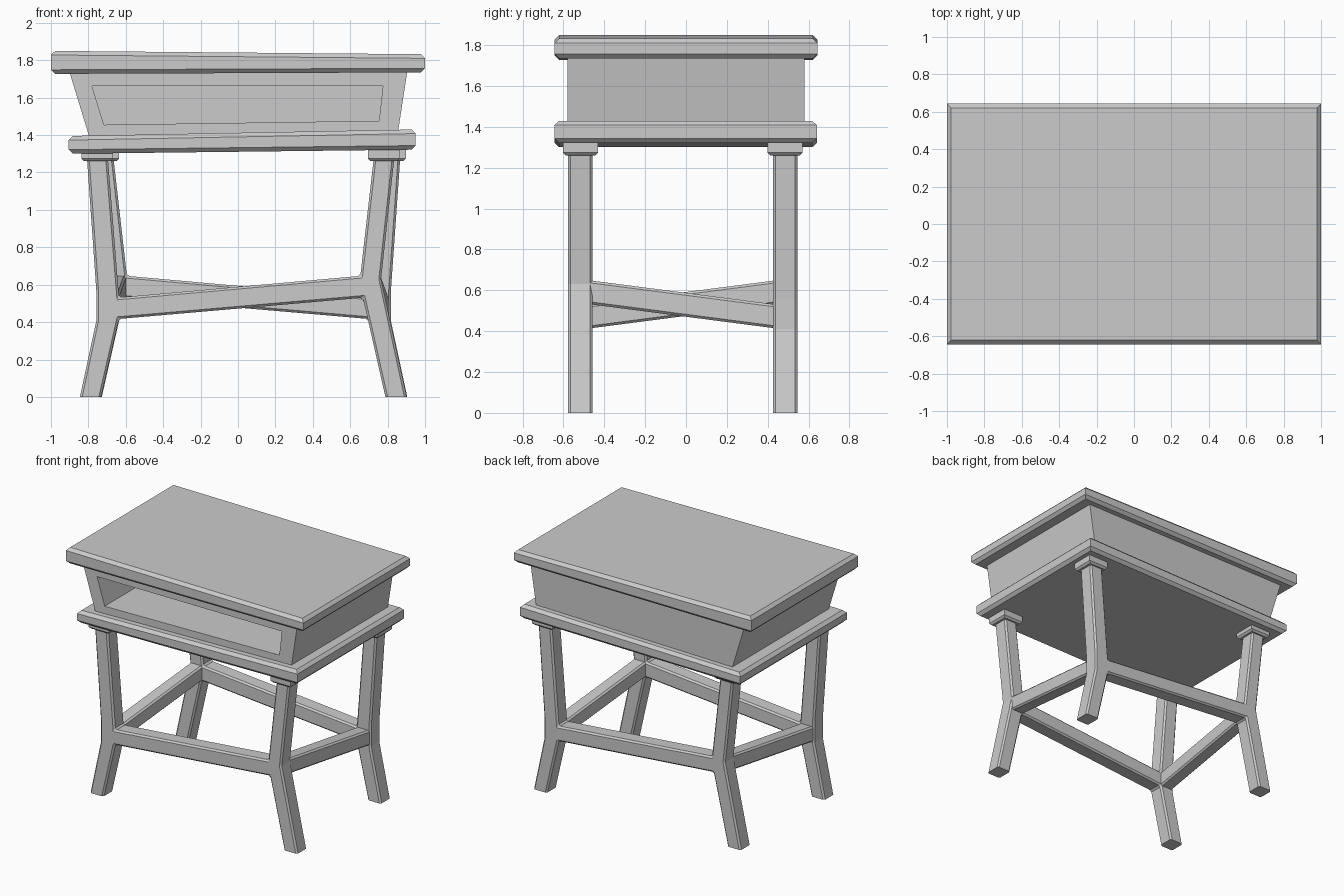
import bpy, bmesh
from mathutils import Matrix, Vector

if "Cube" in bpy.data.objects:
    bpy.data.objects.remove(bpy.data.objects["Cube"])

# The under-frame has half-turn symmetry about this point
CX, CY = 0.03, -0.016
HALF_TURN = (Matrix.Translation((CX, CY, 0)) @ Matrix.Rotation(3.14159265, 4, 'Z')
             @ Matrix.Translation((-CX, -CY, 0)))


def finish(bm, name, chamfer=0, keep=None, turned=False):
    """Chamfer the chosen edges and turn the bmesh into an object."""
    bmesh.ops.recalc_face_normals(bm, faces=bm.faces[:])
    if chamfer:
        edges = [e for e in bm.edges if keep is None or keep(e)]
        bmesh.ops.bevel(bm, geom=edges, offset=chamfer, segments=1,
                        affect='EDGES', clamp_overlap=True)
    if turned:
        bm.transform(HALF_TURN)
    mesh = bpy.data.meshes.new(name)
    bm.to_mesh(mesh)
    bm.free()
    obj = bpy.data.objects.new(name, mesh)
    bpy.context.collection.objects.link(obj)
    return obj


def loft(ring_a, ring_b):
    """Closed solid between two matching rings."""
    bm = bmesh.new()
    a = [bm.verts.new(p) for p in ring_a]
    b = [bm.verts.new(p) for p in ring_b]
    n = len(a)
    bm.faces.new(a)
    bm.faces.new(b[::-1])
    for i in range(n):
        j = (i + 1) % n
        bm.faces.new((a[i], b[i], b[j], a[j]))
    return bm


def prism(profile, y0, y1):
    """x-z profile extruded along y."""
    return loft([(x, y0, z) for x, z in profile], [(x, y1, z) for x, z in profile])


def not_upright(e):
    d = e.verts[0].co - e.verts[1].co
    return abs(d.z) < 0.7 * d.length


def frame_edge(e):
    zs = [v.co.z for v in e.verts]
    return max(zs) > 0.01 and min(zs) < 1.26 and e.calc_face_angle(0) > 0.5


# Slightly crooked boards
finish(prism([(-1, 1.727), (1, 1.735), (1, 1.832), (-1, 1.85)], -0.643, 0.643),
       "top_board", 0.022, not_upright)
finish(prism([(-0.905, 1.30), (0.95, 1.322), (0.95, 1.43), (-0.905, 1.395)], -0.643, 0.64),
       "lower_board", 0.022, not_upright)

# Tapered box with an open compartment at the front
outer = [(-0.795, 1.39), (0.856, 1.42), (0.905, 1.74), (-0.902, 1.74)]
opening = [(-0.717, 1.455), (0.754, 1.476), (0.775, 1.663), (-0.781, 1.663)]
bm = bmesh.new()
rings = [[bm.verts.new((x, y, z)) for x, z in prof]
         for prof, y in ((outer, 0.58), (outer, -0.58), (opening, -0.58), (opening, 0.53))]
for r0, r1 in zip(rings, rings[1:]):
    for i in range(4):
        j = (i + 1) % 4
        bm.faces.new((r0[i], r0[j], r1[j], r1[i]))
bm.faces.new(rings[0])
bm.faces.new(rings[3])
finish(bm, "open_box")

# Two legs joined by a slanted stretcher, as one silhouette
leg_frame = [(-0.845, 0), (-0.732, 0), (-0.636, 0.417), (0.668, 0.53), (0.788, 0),
             (0.902, 0), (0.765, 0.63), (0.835, 1.27), (0.725, 1.27), (0.654, 0.647),
             (-0.636, 0.532), (-0.695, 1.27), (-0.807, 1.27), (-0.757, 0.56), (-0.757, 0.41)]

for side, turned in (("front", False), ("back", True)):
    finish(prism(leg_frame, -0.577, -0.457), side + "_leg_frame", 0.012, frame_edge, turned)

    # Caps between the legs and the lower board
    for n, x in enumerate((-0.752, 0.78)):
        cap = prism([(x - 0.085, 1.26), (x + 0.085, 1.26),
                     (x + 0.085, 1.335), (x - 0.085, 1.335)], -0.602, -0.43)
        finish(cap, f"{side}_leg_cap_{n + 1}", 0.014,
               lambda e: min(v.co.z for v in e.verts) < 1.3 and not_upright(e), turned)

    # Slanted side stretcher from the high knee to the low knee
    def section(y, x0, x1, z0, z1):
        return [(x0, y, z0), (x1, y, z0), (x1, y, z1), (x0, y, z1)]
    bar = loft(section(-0.52, 0.657, 0.763, 0.538, 0.655),
               section(0.49, 0.703, 0.811, 0.407, 0.524))
    finish(bar, ("right" if side == "front" else "left") + "_stretcher", 0.012,
           lambda e: abs(e.verts[0].co.y - e.verts[1].co.y) > 0.5, turned)
